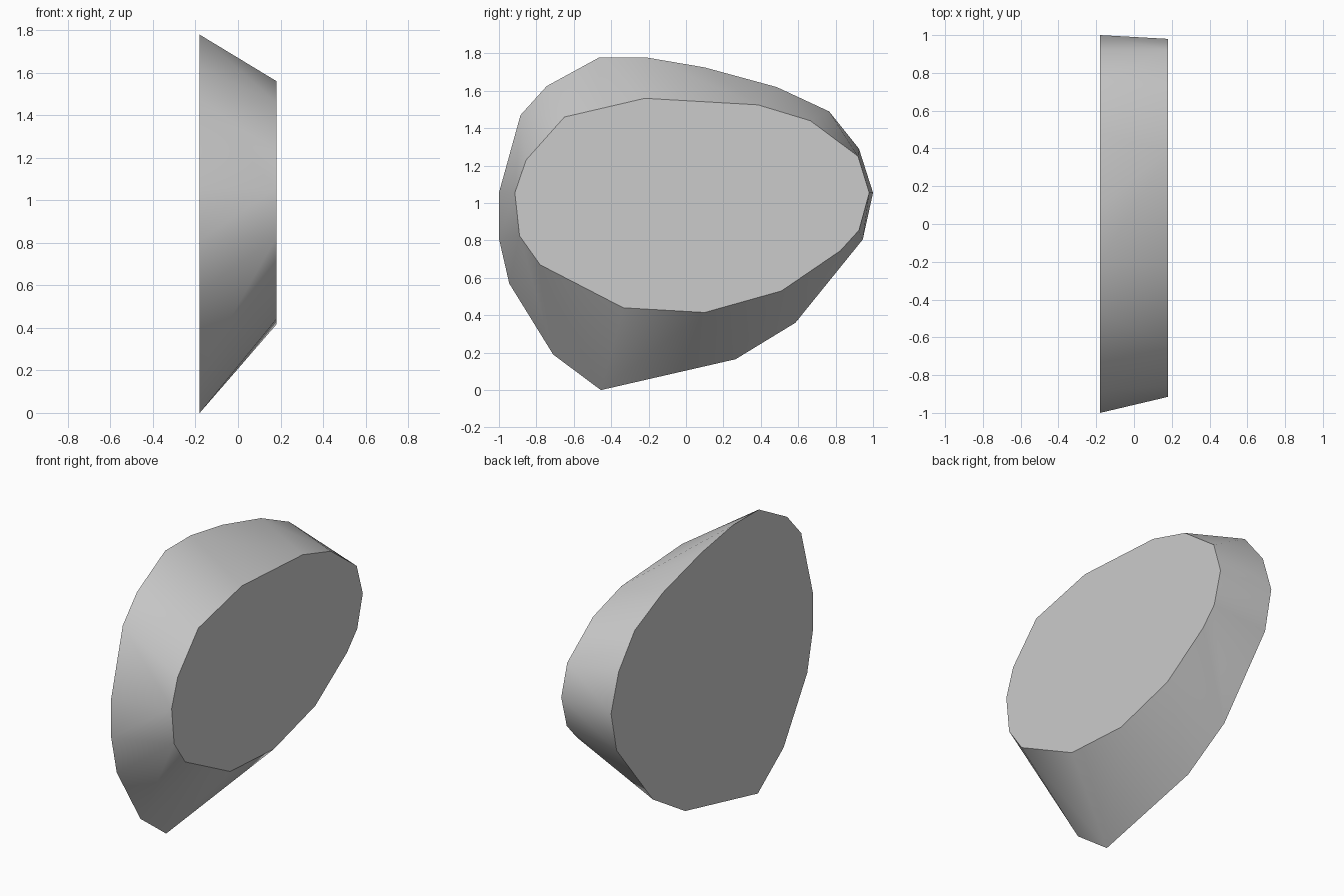
import bpy
import bmesh
import math

cube = bpy.data.objects.get("Cube")
if cube:
    bpy.data.objects.remove(cube, do_unlink=True)

# One plain grey for the whole block
grey = bpy.data.materials.new("light_grey")
grey.use_nodes = True
colour = (0.6, 0.6, 0.6, 1)
grey.diffuse_color = colour
grey.node_tree.nodes["Principled BSDF"].inputs["Base Color"].default_value = colour

HALF = 0.18

# Broad outline (y, z) on the -x side
broad = [(-0.455, 0), (0.265, 0.165), (0.585, 0.36), (0.945, 0.805),
         (1, 1.055), (0.925, 1.29), (0.765, 1.49), (0.485, 1.62),
         (0.1, 1.725), (-0.21, 1.778), (-0.465, 1.778), (-0.745, 1.625),
         (-0.885, 1.47), (-1, 1.055), (-1, 0.81), (-0.945, 0.57), (-0.71, 0.19)]

# Narrow outline (y, z) on the +x side
narrow = [(-0.335, 0.44), (0.1, 0.415), (0.51, 0.53), (0.825, 0.745),
          (0.925, 0.855), (0.98, 1.055), (0.92, 1.25), (0.665, 1.44),
          (0.385, 1.525), (-0.22, 1.56), (-0.65, 1.46), (-0.855, 1.23),
          (-0.915, 1.055), (-0.89, 0.825), (-0.78, 0.67)]

# Wrap both outlines in a tapered skin, then merge each flat cap into one face
bm = bmesh.new()
for x, outline in ((-HALF, broad), (HALF, narrow)):
    for y, z in outline:
        bm.verts.new((x, y, z))
bmesh.ops.convex_hull(bm, input=bm.verts)
for side in (-1, 1):
    cap = [f for f in bm.faces if all(v.co.x * side > 0 for v in f.verts)]
    bmesh.ops.dissolve_faces(bm, faces=cap)
bmesh.ops.recalc_face_normals(bm, faces=bm.faces)

mesh = bpy.data.meshes.new("tapered_block")
bm.to_mesh(mesh)
bm.free()
mesh.materials.append(grey)
block = bpy.data.objects.new("tapered_block", mesh)
bpy.context.collection.objects.link(block)

# Smooth side wall with crisp cap rims
bpy.ops.object.select_all(action='DESELECT')
block.select_set(True)
bpy.context.view_layer.objects.active = block
bpy.ops.object.shade_smooth_by_angle(angle=math.radians(35))
